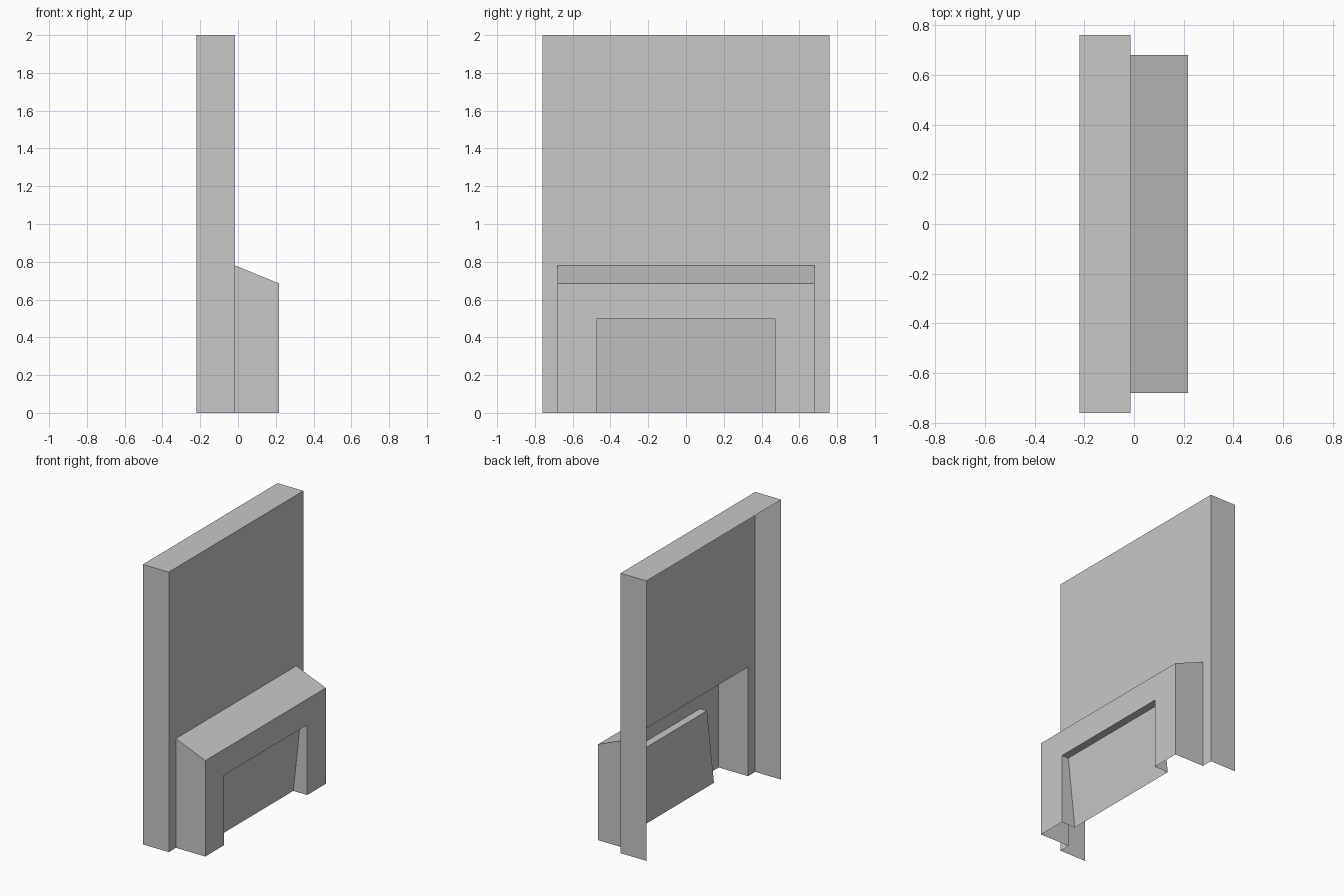
import bpy
import bmesh

cube = bpy.data.objects.get("Cube")
if cube:
    bpy.data.objects.remove(cube, do_unlink=True)

# Plain grey for the whole model
GREY = (0.58, 0.58, 0.58, 1)
grey = bpy.data.materials.new("plain_grey")
grey.use_nodes = True
grey.diffuse_color = GREY
grey.node_tree.nodes["Principled BSDF"].inputs["Base Color"].default_value = GREY


def arch(half_width, height, x_top, x_bottom=None):
    """Open-bottomed frame outline: foot, shoulder, shoulder, foot."""
    foot = x_top if x_bottom is None else x_bottom
    return [(foot, -half_width, 0), (x_top, -half_width, height),
            (x_top, half_width, height), (foot, half_width, 0)]


def shell(name, outlines, capped=False):
    """Skin successive outlines into an open shell, optionally closing the last."""
    bm = bmesh.new()
    loops = [[bm.verts.new(p) for p in outline] for outline in outlines]
    for a, b in zip(loops, loops[1:]):
        for i in range(len(a) - 1):
            bm.faces.new((a[i], b[i], b[i + 1], a[i + 1]))
    if capped:
        bm.faces.new(reversed(loops[-1]))
    # Merge coplanar strips into single flat faces
    bmesh.ops.dissolve_limit(bm, angle_limit=0.01, verts=bm.verts, edges=bm.edges)
    mesh = bpy.data.meshes.new(name)
    bm.to_mesh(mesh)
    bm.free()
    mesh.materials.append(grey)
    obj = bpy.data.objects.new(name, mesh)
    bpy.context.collection.objects.link(obj)
    return obj


BACK, WALL, FRONT = -0.22, -0.015, 0.218

wall_mouth = arch(0.68, 0.78, WALL)
opening = arch(0.47, 0.50, FRONT)

# Tall chimney wall, open at the back, with a mouth behind the surround
shell("chimney_wall", [arch(0.76, 2.0, BACK), arch(0.76, 2.0, WALL), wall_mouth])

# Projecting surround with a sloped top and a front opening
shell("fireplace_surround", [wall_mouth, arch(0.68, 0.685, FRONT), opening])

# Shallow firebox with a leaning back panel
shell("firebox", [opening, arch(0.47, 0.50, FRONT - 0.055, FRONT - 0.11)], capped=True)
